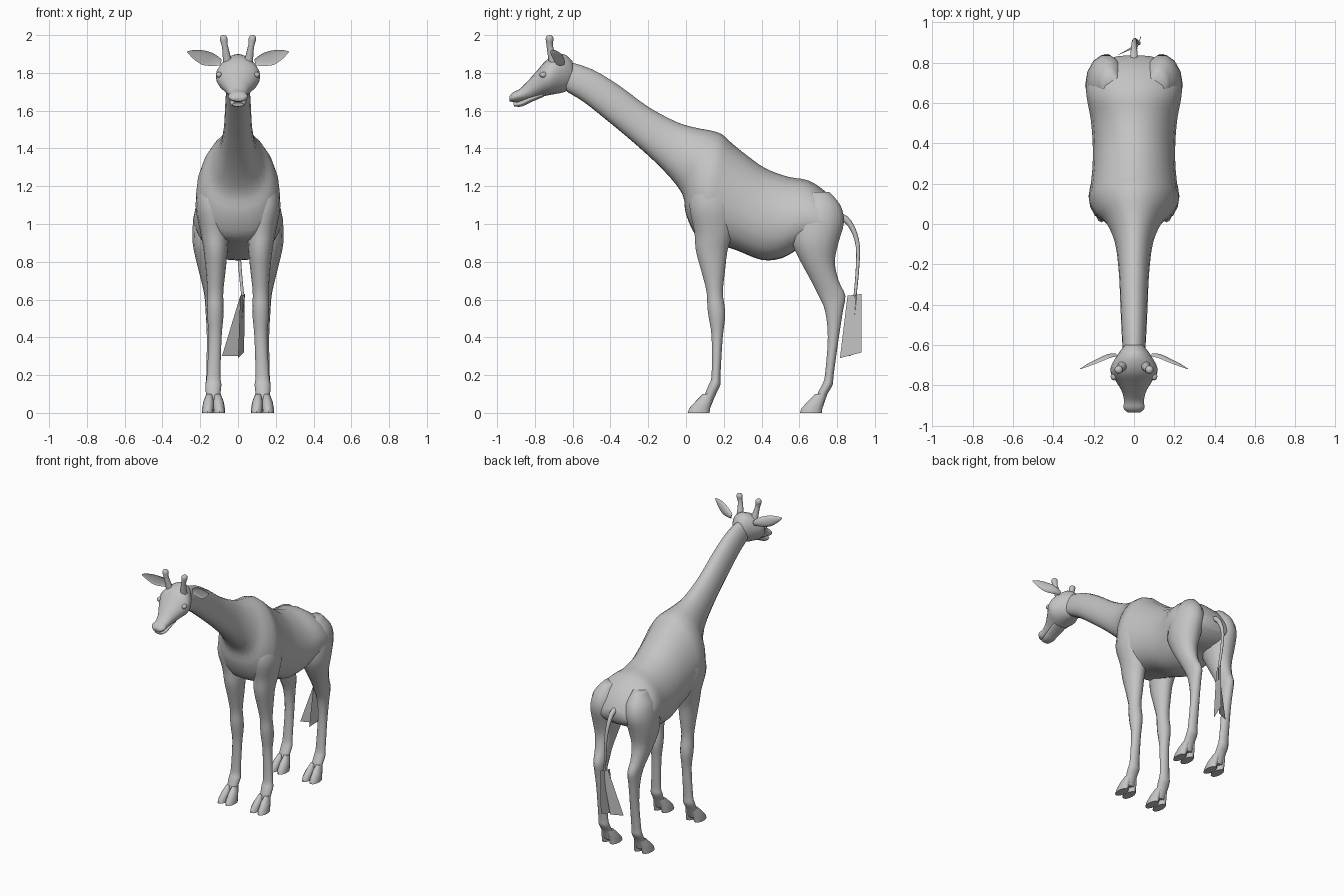
import bpy, bmesh, math
from mathutils import Vector

old = bpy.data.objects.get("Cube")
if old:
    bpy.data.objects.remove(old, do_unlink=True)

GREY = (0.55, 0.55, 0.55, 1.0)
hide = bpy.data.materials.new("soft grey")
hide.use_nodes = True
hide.diffuse_color = GREY
hide.node_tree.nodes["Principled BSDF"].inputs["Base Color"].default_value = GREY


def finish(name, bm, mirror=False, angle=60):
    """Turn a bmesh into a smooth shaded object, optionally mirrored in x."""
    bmesh.ops.recalc_face_normals(bm, faces=bm.faces)
    mesh = bpy.data.meshes.new(name)
    bm.to_mesh(mesh)
    bm.free()
    mesh.materials.append(hide)
    for p in mesh.polygons:
        p.use_smooth = True
    mesh.set_sharp_from_angle(angle=math.radians(angle))
    obj = bpy.data.objects.new(name, mesh)
    bpy.context.collection.objects.link(obj)
    if mirror:
        mod = obj.modifiers.new("mirror", 'MIRROR')
        mod.use_mirror_merge = False
    return obj


def refine(rows, steps=3):
    """Catmull-Rom interpolation of rows of measurements."""
    out = []
    for i in range(len(rows) - 1):
        quad = (rows[max(i - 1, 0)], rows[i], rows[i + 1],
                rows[min(i + 2, len(rows) - 1)])
        for s in range(steps):
            t = s / steps
            out.append([b + t / 2 * (c - a + t * (2*a - 5*b + 4*c - d + t * (3*(b - c) + d - a)))
                        for a, b, c, d in zip(*quad)])
    return out + [list(rows[-1])]


def loft(name, rings, mirror=False, angle=60):
    bm = bmesh.new()
    loops = [[bm.verts.new(p) for p in ring] for ring in rings]
    for a, b in zip(loops, loops[1:]):
        n = len(a)
        for i in range(n):
            bm.faces.new((a[i], a[(i + 1) % n], b[(i + 1) % n], b[i]))
    bm.faces.new(loops[0])
    bm.faces.new(loops[-1])
    return finish(name, bm, mirror, angle)


def angles(n):
    return [2 * math.pi * i / n for i in range(n)]


def spine_ring(row, bias, n=20):
    """Egg section between a top and a bottom point of the side profile."""
    ty, tz, by, bz, w = row
    ring = []
    for a in angles(n):
        t = ((1 + math.cos(a)) / 2) ** bias
        ring.append(Vector((w * math.sin(a), by + (ty - by) * t, bz + (tz - bz) * t)))
    return ring


def level_ring(row, n=14):
    """Horizontal oval given its height and its y and x limits."""
    z, y0, y1, x0, x1 = row
    return [Vector(((x0 + x1) / 2 + (x1 - x0) / 2 * math.cos(a),
                    (y0 + y1) / 2 + (y1 - y0) / 2 * math.sin(a), z)) for a in angles(n)]


def tube(name, rows, mirror=False, n=10):
    """Round tube through rows of x, y, z, radius."""
    rows = refine(rows)
    pts = [Vector(r[:3]) for r in rows]
    rings = []
    for i, p in enumerate(pts):
        d = (pts[min(i + 1, len(pts) - 1)] - pts[max(i - 1, 0)]).normalized()
        u = d.cross(Vector((1, 0, 0))).normalized()
        v = d.cross(u)
        rings.append([p + rows[i][3] * (u * math.cos(a) + v * math.sin(a)) for a in angles(n)])
    return loft(name, rings, mirror)


# Trunk and neck: top y, z, bottom y, z, half width
trunk = [(-.66, 1.87, -.63, 1.70, .055), (-.50, 1.82, -.54, 1.645, .062),
         (-.35, 1.73, -.42, 1.55, .068), (-.20, 1.62, -.27, 1.425, .075),
         (-.05, 1.54, -.12, 1.285, .095), (.05, 1.51, -.02, 1.16, .14),
         (.13, 1.495, .00, 1.05, .19), (.19, 1.475, .06, .93, .222),
         (.24, 1.43, .15, .90, .215), (.32, 1.365, .27, .86, .205),
         (.42, 1.295, .40, .81, .205), (.54, 1.25, .51, .82, .215),
         (.65, 1.23, .62, .88, .235), (.74, 1.17, .71, .89, .235),
         (.80, 1.10, .78, .92, .195), (.835, 1.03, .825, .96, .09)]
loft("trunk_and_neck", [spine_ring(r, 1.25) for r in refine(trunk)])

# Head
head = [(-.60, 1.86, -.60, 1.73, .045), (-.65, 1.90, -.64, 1.70, .08),
        (-.73, 1.875, -.71, 1.685, .118), (-.79, 1.81, -.76, 1.675, .092),
        (-.84, 1.755, -.81, 1.66, .062), (-.88, 1.715, -.87, 1.65, .049),
        (-.915, 1.698, -.91, 1.645, .052), (-.935, 1.675, -.935, 1.65, .03)]
loft("head", [spine_ring(r, .95) for r in refine(head)])
jaw = [(-.76, 1.70, -.75, 1.675, .05), (-.83, 1.675, -.82, 1.645, .045),
       (-.88, 1.65, -.87, 1.622, .04), (-.915, 1.642, -.91, 1.622, .03)]
loft("lower_jaw", [spine_ring(r, 1) for r in refine(jaw)])

# Eyes
bm = bmesh.new()
bmesh.ops.create_uvsphere(bm, u_segments=12, v_segments=8, radius=.02)
for v in bm.verts:
    v.co = Vector((v.co.x * .8 + .1, v.co.y - .755, v.co.z * .8 + 1.79))
finish("eyes", bm, True)

# Horns with rounded tips
tube("horns", [(.055, -.70, 1.85, .026), (.064, -.715, 1.91, .019),
               (.071, -.722, 1.95, .017), (.076, -.722, 1.98, .021),
               (.078, -.722, 1.995, .015), (.078, -.722, 2.0, .004)], True)

# Ears: leaf shaped and cupped, rows of x, y, z, half height, depth
ear = [(.09, -.655, 1.855, .016, .014), (.13, -.665, 1.868, .031, .02),
       (.18, -.685, 1.88, .037, .018), (.23, -.705, 1.898, .024, .012),
       (.268, -.72, 1.912, .003, .003)]
rings = []
for x, y, z, h, d in refine(ear):
    rings.append([Vector((x - .25 * h * math.sin(a),
                          y + d * (math.cos(a) if math.cos(a) > 0 else -.3 * math.cos(a)),
                          z + h * math.sin(a))) for a in angles(12)])
loft("ears", rings, True)

# Legs: height, back and front y, inner and outer x
front_leg = [(.03, .085, .13, .095, .165), (.10, .10, .16, .093, .17),
             (.15, .12, .183, .088, .172), (.20, .135, .183, .093, .165),
             (.40, .135, .195, .087, .155), (.50, .12, .208, .078, .163),
             (.56, .112, .206, .076, .165), (.64, .108, .196, .078, .162),
             (.75, .08, .208, .066, .17), (.86, .05, .222, .055, .182),
             (.96, .042, .25, .05, .20), (1.10, .015, .26, .06, .225),
             (1.24, .04, .25, .06, .20), (1.34, .09, .21, .06, .15)]
hind_leg = [(.03, .675, .725, .095, .165), (.10, .695, .75, .093, .17),
            (.15, .72, .778, .092, .172), (.20, .735, .782, .097, .168),
            (.40, .75, .81, .10, .165), (.54, .735, .832, .098, .172),
            (.62, .70, .845, .095, .178), (.70, .66, .81, .092, .195),
            (.80, .605, .79, .075, .22), (.90, .56, .81, .05, .24),
            (1.01, .56, .84, .04, .238), (1.10, .60, .82, .05, .215),
            (1.17, .65, .76, .08, .16)]
for name, leg in (("front_legs", front_leg), ("hind_legs", hind_leg)):
    loft(name, [level_ring(r) for r in refine(leg)], True)

# Cloven hooves: height, y limits, half width, x centre
hoof = [(0, .008, .125, .030), (.025, .018, .128, .031),
        (.06, .05, .138, .028), (.10, .09, .15, .016)]
for pair, shift in (("front", 0), ("hind", .594)):
    for side, x in (("inner", .098), ("outer", .161)):
        rings = []
        for z, y0, y1, w in hoof:
            cx = x + (.13 - x) * z * 3
            rings.append(level_ring((z, y0 + shift, y1 + shift, cx - w, cx + w), 12))
        loft(f"{pair}_{side}_hooves", rings, True, 50)

# Tail and its crossed tuft cards
tube("tail", [(0, .80, 1.04, .022), (0, .845, 1.025, .018), (0, .885, .97, .014),
              (.003, .91, .88, .011), (.012, .907, .75, .009), (.025, .895, .62, .008)])
tuft = [[(.036, .905, .63), (.012, .875, .62), (-.085, .835, .30), (.0, .87, .30)],
        [(.012, .855, .62), (.036, .93, .63), (.032, .93, .32), (.0, .815, .29)]]
bm = bmesh.new()
for card in tuft:
    bm.faces.new([bm.verts.new(p) for p in card])
finish("tail_tuft", bm)
